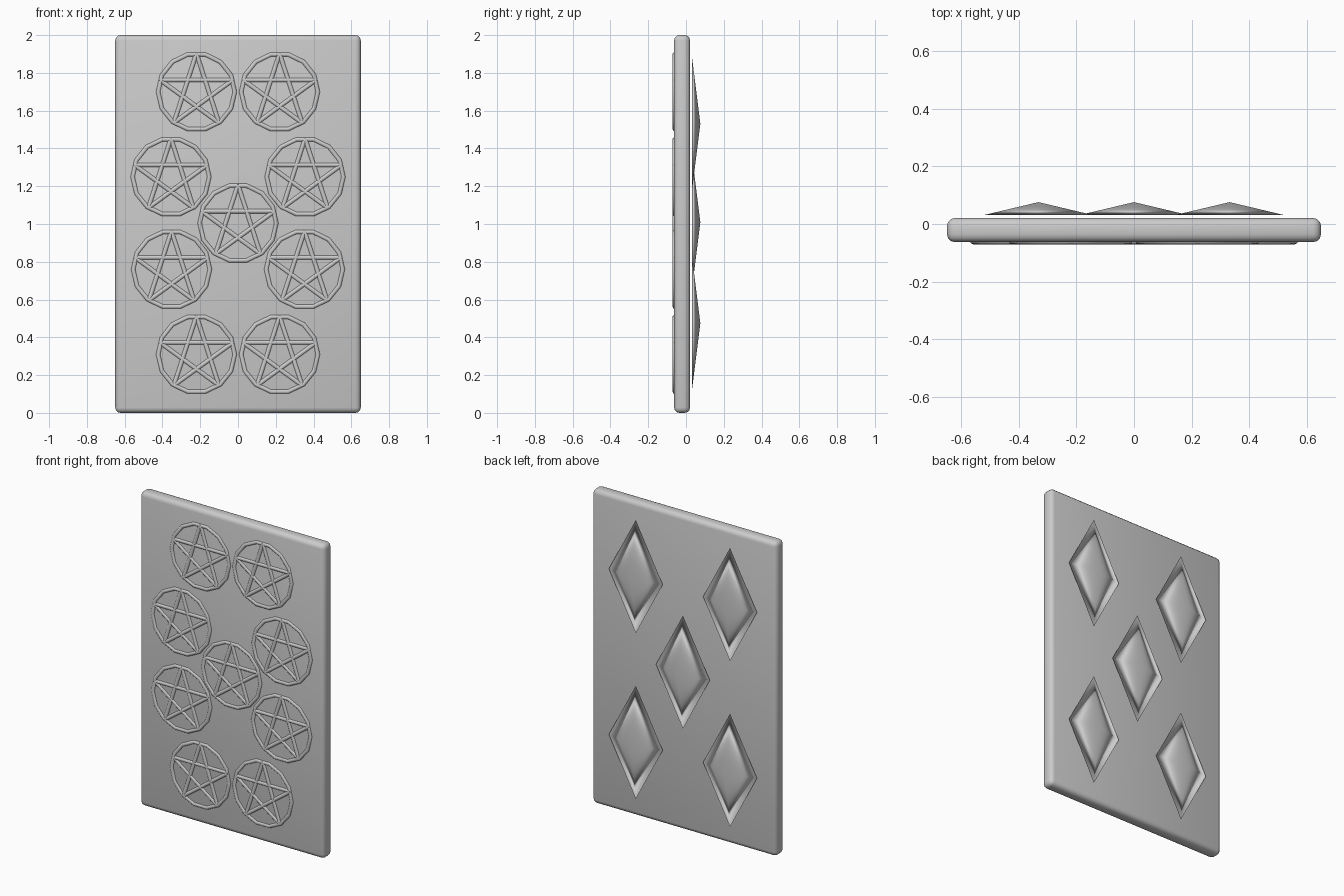
import bpy
from math import pi, sin, cos
from mathutils import Vector

if "Cube" in bpy.data.objects:
    bpy.data.objects.remove(bpy.data.objects["Cube"])


def smooth(obj):
    for p in obj.data.polygons:
        p.use_smooth = True


# Rounded card slab
bpy.ops.mesh.primitive_cube_add(size=1, location=(0, -0.021, 1))
card = bpy.context.object
card.name = "card"
card.scale = (1.3, 0.084, 2)
bpy.ops.object.transform_apply(location=False, rotation=False, scale=True)
bevel = card.modifiers.new("bevel", 'BEVEL')
bevel.width = 0.028
bevel.segments = 3
bpy.ops.object.modifier_apply(modifier="bevel")
bpy.ops.object.shade_smooth_by_angle()

R, TUBE, FACE_Y = 0.203, 0.013, -0.058


# Bar between two points of a star
def bar(a, b):
    d = b - a
    bpy.ops.mesh.primitive_cylinder_add(vertices=8, radius=TUBE, depth=d.length,
                                        location=(a + b) / 2)
    o = bpy.context.object
    o.rotation_euler = d.to_track_quat('Z', 'Y').to_euler()
    return o


# Ring with a five-pointed star inside, half sunk in the front face
def star_ring(x, z):
    c = Vector((x, FACE_Y, z))
    bpy.ops.mesh.primitive_torus_add(location=c, rotation=(pi / 2, 0, 0),
                                     major_radius=R, minor_radius=TUBE,
                                     major_segments=14, minor_segments=8)
    ring = bpy.context.object
    tips = [c + Vector((R * cos(pi / 2 + i * 2 * pi / 5), 0,
                        R * sin(pi / 2 + i * 2 * pi / 5))) for i in range(5)]
    bars = [bar(tips[i], tips[(i + 2) % 5]) for i in range(5)]
    bpy.ops.object.select_all(action='DESELECT')
    for o in bars + [ring]:
        o.select_set(True)
    bpy.context.view_layer.objects.active = ring
    bpy.ops.object.join()
    ring.name = "star_ring"
    bpy.ops.object.shade_smooth_by_angle(angle=pi / 3)


for x, z in [(0.22, 1.70), (0.355, 1.25), (0.352, 0.76), (0.22, 0.31)]:
    for s in (-1, 1):
        star_ring(s * x, z)
star_ring(0, 1.005)


# Shallow diamond pyramids floating just off the back face
def diamond(x, z):
    bpy.ops.mesh.primitive_cone_add(vertices=4, radius1=1, radius2=0, depth=1,
                                    location=(x, 0.0535, z), rotation=(-pi / 2, 0, 0))
    o = bpy.context.object
    o.name = "diamond"
    o.scale = (0.19, 0.36, 0.045)
    smooth(o)


for x in (-0.332, 0.332):
    for z in (1.53, 0.475):
        diamond(x, z)
diamond(0, 1.01)
